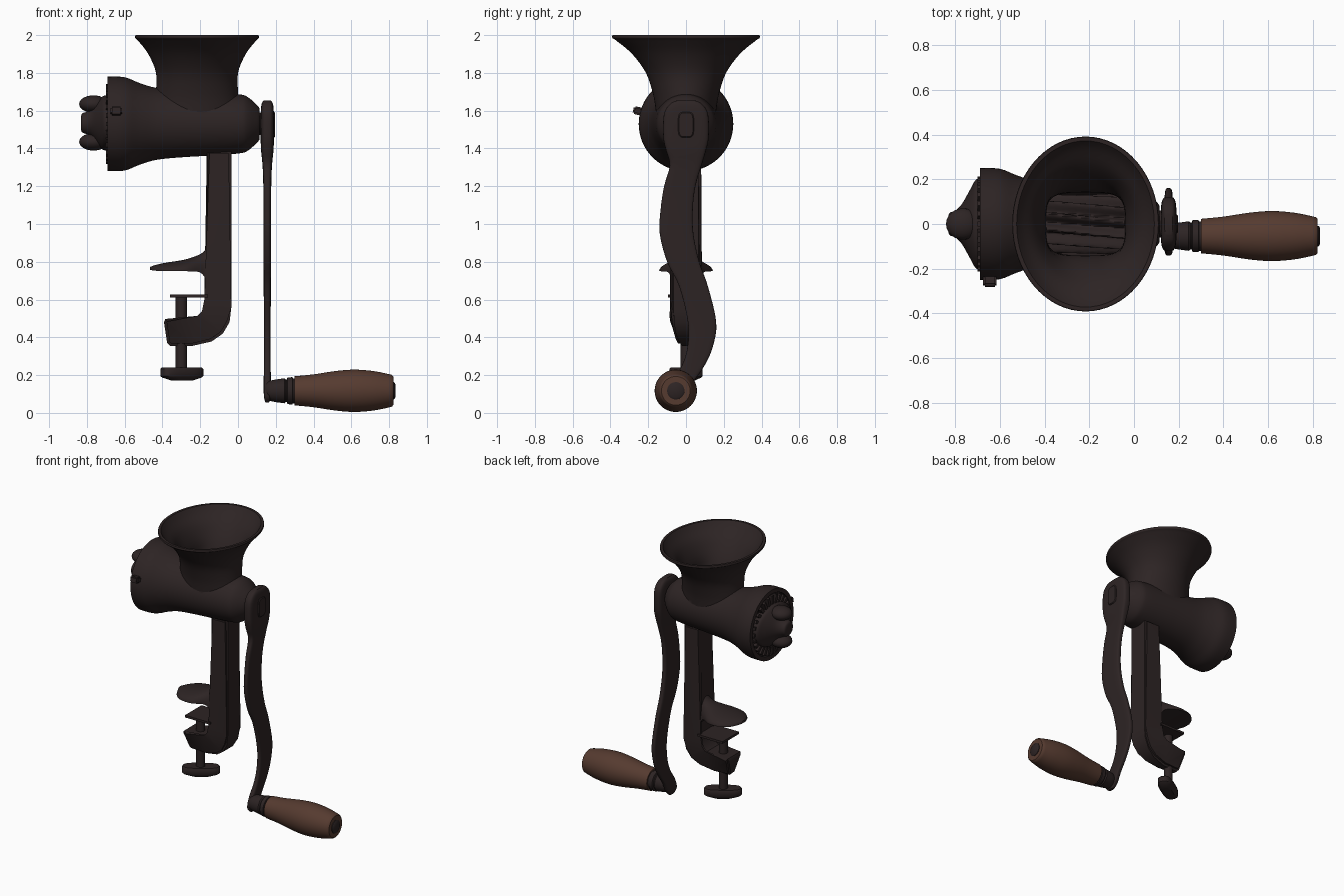
import bpy, bmesh, math
from mathutils import Vector, Matrix

if "Cube" in bpy.data.objects:
    bpy.data.objects.remove(bpy.data.objects["Cube"])


def material(name, rgb):
    m = bpy.data.materials.new(name)
    m.diffuse_color = (*rgb, 1)
    m.use_nodes = True
    m.node_tree.nodes["Principled BSDF"].inputs["Base Color"].default_value = m.diffuse_color
    return m


IRON = material("dark_iron", (0.026, 0.0175, 0.0175))
WOOD = material("brown_wood", (0.092, 0.043, 0.029))
AXIS_Z = 1.53                                   # height of the barrel axis


def finish(name, bm, mat, angle=40):
    bmesh.ops.recalc_face_normals(bm, faces=bm.faces)
    me = bpy.data.meshes.new(name)
    bm.to_mesh(me)
    bm.free()
    ob = bpy.data.objects.new(name, me)
    bpy.context.collection.objects.link(ob)
    me.materials.append(mat)
    shade(ob, angle)
    return ob


def shade(ob, angle=40):
    bpy.ops.object.select_all(action='DESELECT')
    ob.select_set(True)
    bpy.context.view_layer.objects.active = ob
    bpy.ops.object.shade_smooth_by_angle(angle=math.radians(angle))


def spline(pts, k=4):
    """Catmull-Rom through tuples of any length."""
    out = []
    for i in range(len(pts) - 1):
        a, b, c, d = (pts[max(i - 1, 0)], pts[i], pts[i + 1], pts[min(i + 2, len(pts) - 1)])
        for j in range(k):
            t = j / k
            out.append(tuple(0.5 * (2 * q + (r - p) * t + (2 * p - 5 * q + 4 * r - s) * t * t
                                    + (3 * q - p - 3 * r + s) * t ** 3)
                             for p, q, r, s in zip(a, b, c, d)))
    return out + [tuple(pts[-1])]


def ring(axis, pos, c1, c2, a, b, p=2, n=48):
    """Superellipse ring across the x or z axis."""
    out = []
    for i in range(n):
        t = 2 * math.pi * i / n
        u, v = [math.copysign(abs(f) ** (2 / p), f) for f in (math.cos(t), math.sin(t))]
        u, v = c1 + a * u, c2 + b * v
        out.append((pos, u, v) if axis == 'x' else (u, v, pos))
    return out


def loft(name, rings, mat=IRON, angle=40):
    bm = bmesh.new()
    rows = [[bm.verts.new(co) for co in r] for r in rings]
    n = len(rows[0])
    for r, s in zip(rows, rows[1:]):
        for i in range(n):
            bm.faces.new((r[i], r[(i + 1) % n], s[(i + 1) % n], s[i]))
    bm.faces.new(rows[0])
    bm.faces.new(rows[-1])
    return finish(name, bm, mat, angle)


def lathe_x(name, prof, mat=IRON, y=0.0, z=AXIS_Z, n=48):
    return loft(name, [ring('x', x, y, z, r, r, n=n) for x, r in prof], mat)


def boolean(ob, tool, op):
    m = ob.modifiers.new("cut", 'BOOLEAN')
    m.object, m.operation, m.solver = tool, op, 'EXACT'
    bpy.context.view_layer.objects.active = ob
    bpy.ops.object.modifier_apply(modifier=m.name)
    bpy.data.objects.remove(tool)


def box(bm, mat4, size):
    bmesh.ops.create_cube(bm, size=1, matrix=mat4 @ Matrix.Diagonal((*size, 1)))


# Barrel and hopper, cast as one hollow piece
body = lathe_x("barrel_and_hopper", spline([(-.69, .25), (-.6, .247), (-.52, .216), (-.43, .19), (-.3, .177),
                                            (-.15, .168), (0, .157), (.05, .143), (.1, .1), (.115, .08)]), n=64)
outer = spline([(1.5, .2, .15), (1.6, .225, .16), (1.69, .218, .175), (1.8, .217, .212), (1.9, .258, .285),
                (1.97, .312, .368), (1.985, .327, .39), (2.0, .326, .389)])
boolean(body, loft("hopper_outer", [ring('z', z, -.217, 0, a, b, n=64) for z, a, b in outer]), 'UNION')
inner = spline([(1.5, .175, .14, 4), (1.69, .176, .143, 4), (1.8, .186, .182, 2.6), (1.9, .23, .258, 2),
                (1.97, .287, .345, 2), (2.03, .328, .395, 2)])
boolean(body, loft("hopper_inner", [ring('z', z, -.217, 0, a, b, p, 64) for z, a, b, p in inner]), 'DIFFERENCE')
boolean(body, lathe_x("bore", [(-.75, .222), (-.62, .218), (-.59, .16), (.0, .138)], n=64), 'DIFFERENCE')
shade(body, 35)

# Feed screw with slanted ridges, and its shaft
rows = []
for i in range(21):
    x = -.6 + .59 * i / 20
    row = []
    for j in range(96):
        t = 2 * math.pi * j / 96
        r = .113 + .022 * math.cos(12 * (t - .9 * x))
        row.append((x, r * math.cos(t), AXIS_Z + r * math.sin(t)))
    rows.append(row)
loft("feed_screw", rows, angle=60)
lathe_x("drive_shaft", [(-.02, .06), (.16, .06)])

# Cutting end: plate, ring of teeth, winged nut
lathe_x("end_plate", [(-.665, .22), (-.62, .22)])
bm = bmesh.new()
for i in range(28):
    box(bm, Matrix.Translation((-.68, 0, AXIS_Z)) @ Matrix.Rotation(2 * math.pi * i / 28, 4, 'X')
        @ Matrix.Translation((0, 0, .182)), (.04, .022, .06))
finish("cutting_teeth", bm, IRON)
loft("end_nut", [ring('x', x, 0, AXIS_Z + .005, a, b) for x, a, b in
                 spline([(-.665, .2, .145), (-.705, .2, .145), (-.73, .16, .13), (-.77, .09, .08),
                         (-.8, .06, .06), (-.825, .05, .05), (-.832, .03, .03)])])
bm = bmesh.new()
for s in (-1, 1):
    bmesh.ops.create_uvsphere(bm, u_segments=24, v_segments=14, radius=1,
                              matrix=Matrix.Translation((-.765, 0, AXIS_Z + .005 + s * .1))
                              @ Matrix.Diagonal((.076, .07, .046, 1)))
finish("nut_lobes", bm, IRON, 60)

# Locking peg on the side of the barrel
bm = bmesh.new()
box(bm, Matrix.Translation((-.645, -.25, 1.598)) @ Matrix.Rotation(math.radians(-12), 4, 'X'), (.06, .06, .042))
bmesh.ops.bevel(bm, geom=bm.edges[:], offset=.008, segments=2, affect='EDGES')
finish("locking_peg", bm, IRON)

# Clamp column curving into the lower arm: x, z, half width
frame = [(-.165, 1.39, .08), (-.035, 1.39, .08), (-.035, .56, .08), (-.045, .48, .078), (-.08, .42, .068),
         (-.14, .378, .052), (-.24, .355, .036), (-.36, .355, .03), (-.375, .37, .035), (-.392, .48, .082),
         (-.385, .497, .088), (-.21, .5, .09), (-.178, .53, .085), (-.165, .6, .08)]
bm = bmesh.new()
sides = [[bm.verts.new((x, s * w, z)) for x, z, w in frame] for s in (-1, 1)]
for i in range(len(frame)):
    j = (i + 1) % len(frame)
    bm.faces.new((sides[0][i], sides[0][j], sides[1][j], sides[1][i]))
caps = [bm.faces.new(s) for s in sides]
rim = [e for c in caps for e in c.edges]
bmesh.ops.bevel(bm, geom=rim, offset=.014, segments=2, affect='EDGES')
bmesh.ops.triangulate(bm, faces=[f for f in bm.faces if len(f.verts) > 4])
finish("clamp_column", bm, IRON, 40)

# Upper clamp jaw: flat underneath, domed on top
jaw = spline([(-.13, .66, .92, .078), (-.17, .71, .865, .08), (-.205, .745, .838, .095), (-.28, .75, .812, .138),
              (-.37, .751, .797, .135), (-.43, .752, .785, .09), (-.465, .757, .773, .025)])
loft("upper_jaw", [[(x, w * math.cos(math.pi * i / 20), zb + (zt - zb) * math.sin(math.pi * i / 20))
                    for i in range(21)] for x, zb, zt, w in jaw])

# Clamp screw with pressure plate and thumb bar
loft("clamp_rod", [ring('z', z, -.3, 0, .03, .03, n=24) for z in (.2, .62)])
bm = bmesh.new()
box(bm, Matrix.Translation((-.26, 0, .618)), (.2, .19, .016))
finish("pressure_plate", bm, IRON)
bar = loft("thumb_bar", [ring('z', z, 0, 0, a, b, 3, 32) for z, a, b in
                         [(-.035, .06, .035), (-.02, .115, .045), (-.012, .125, .05), (.025, .125, .05),
                          (.033, .118, .045)]])
bar.location = (-.297, 0, .207)
bar.rotation_euler.z = math.radians(33)

# Crank arm: z, centre y, half width, half thickness
arm = spline([(1.655, 0, .045, .018), (1.635, 0, .085, .03), (1.58, 0, .117, .035), (1.46, 0, .12, .035),
              (1.39, 0, .106, .033), (1.31, -.002, .084, .025), (1.2, -.033, .083, .021), (1.08, -.049, .085, .02),
              (.95, -.05, .089, .02), (.8, -.015, .085, .02), (.67, .04, .076, .019), (.48, .085, .075, .018),
              (.35, .075, .067, .018), (.25, .038, .06, .018), (.16, -.02, .058, .019), (.09, -.05, .052, .018),
              (.055, -.053, .025, .01)])
loft("crank_arm", [ring('z', z, .155, y, t, w, 4, 40) for z, y, w, t in arm])
loft("shaft_end", [ring('x', x, 0, 1.525, a, b, 4, 32) for x, a, b in
                   [(.17, .042, .068), (.192, .042, .068), (.197, .037, .063)]])

# Handle: iron collar, turned wooden grip, iron end pin
HY, HZ = -.054, .117
lathe_x("handle_collar", [(.14, .035), (.16, .052), (.2, .06), (.245, .066), (.252, .06), (.258, .06), (.262, .071),
                          (.288, .072), (.291, .066), (.31, .066)], IRON, HY, HZ)
lathe_x("wooden_grip", spline([(.3, .077), (.4, .087), (.52, .105), (.62, .112), (.72, .104), (.8, .088)])
        + [(.815, .084), (.822, .076)], WOOD, HY, HZ)
lathe_x("handle_pin", [(.8, .046), (.826, .046), (.833, .036)], IRON, HY, HZ)
